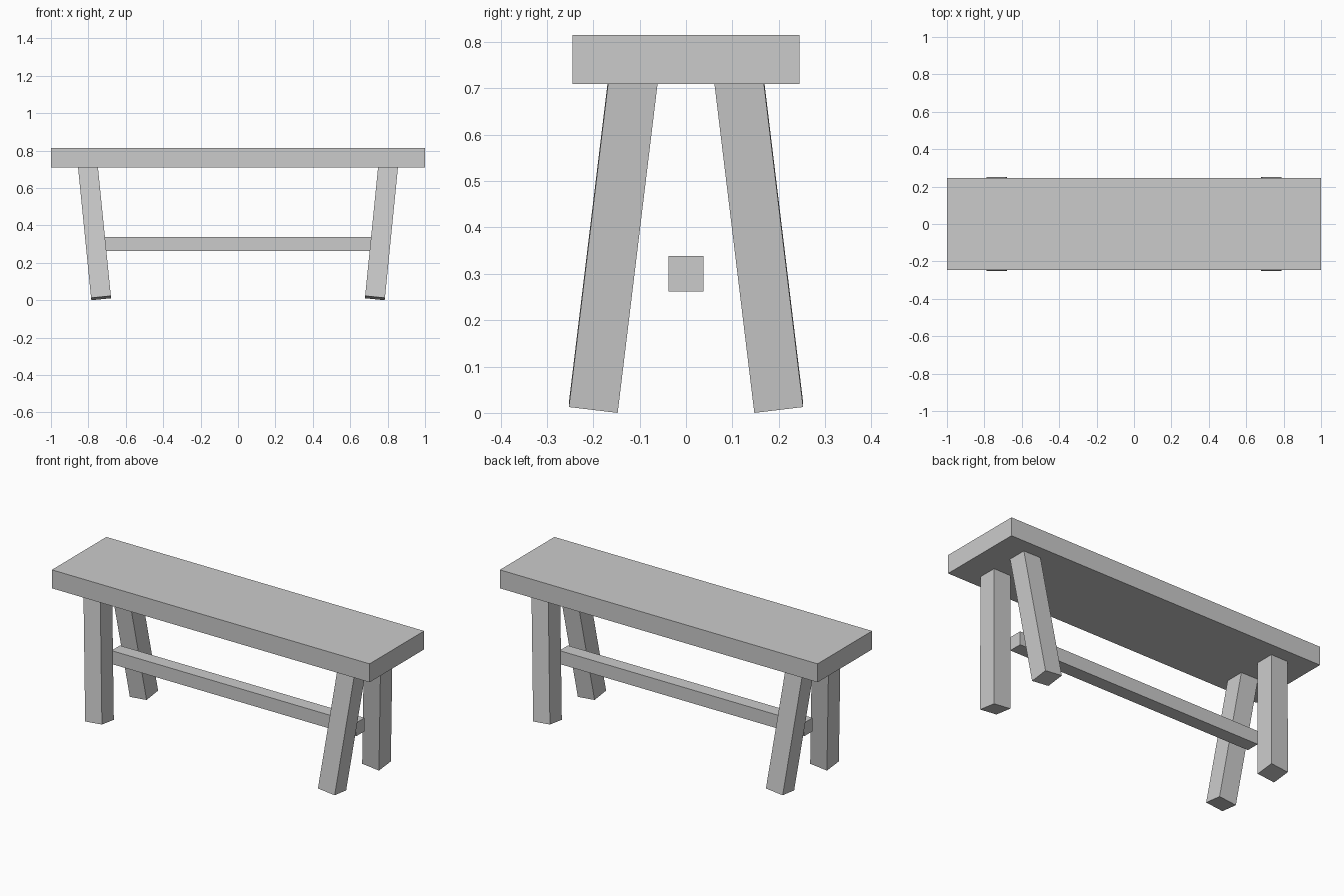
import bpy
import bmesh
from mathutils import Matrix

cube = bpy.data.objects.get("Cube")
if cube:
    bpy.data.objects.remove(cube, do_unlink=True)

grey = bpy.data.materials.new("plain grey")
grey.use_nodes = True
colour = (0.6, 0.6, 0.6, 1)
grey.diffuse_color = colour
grey.node_tree.nodes["Principled BSDF"].inputs["Base Color"].default_value = colour


def box(name, size, base, tilt=(0, 0, 0)):
    """Box standing on the point base, tilted about it."""
    bm = bmesh.new()
    bmesh.ops.create_cube(bm, size=1)
    bmesh.ops.translate(bm, verts=bm.verts, vec=(0, 0, 0.5))
    bmesh.ops.transform(bm, verts=bm.verts, matrix=Matrix.Diagonal((*size, 1)))
    mesh = bpy.data.meshes.new(name)
    bm.to_mesh(mesh)
    bm.free()
    mesh.materials.append(grey)
    obj = bpy.data.objects.new(name, mesh)
    obj.location = base
    obj.rotation_euler = tilt
    bpy.context.collection.objects.link(obj)
    return obj


# Seat plank and the rail between the leg pairs
box("seat", (2, 0.49, 0.105), (0, 0, 0.71))
box("stretcher", (1.54, 0.076, 0.076), (0, 0, 0.262))

# Four square legs, tilted in both directions and let into the seat
for side, sx in (("left", 1), ("right", -1)):
    for end, sy in (("front", -1), ("back", 1)):
        box(f"{end}_{side}_leg", (0.106, 0.106, 0.73),
            (0.732 * sx, 0.2 * sy, 0.0116), (0.12 * sy, 0.1 * sx, 0))
